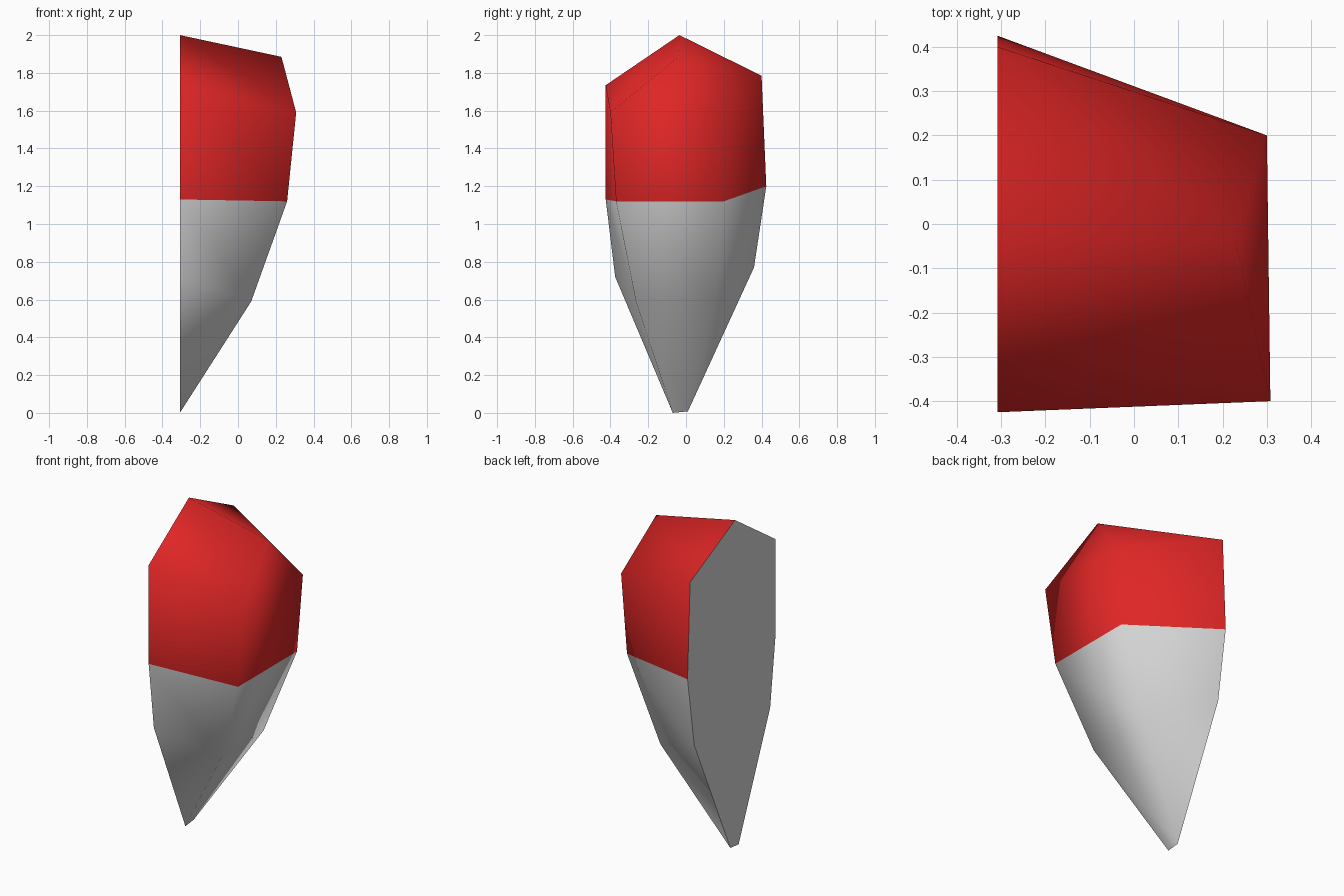
import bpy, bmesh

if "Cube" in bpy.data.objects:
    bpy.data.objects.remove(bpy.data.objects["Cube"])

def material(name, color):
    m = bpy.data.materials.new(name)
    m.diffuse_color = (*color, 1)
    m.use_nodes = True
    m.node_tree.nodes["Principled BSDF"].inputs["Base Color"].default_value = m.diffuse_color
    return m

# Flat-side outline (y, z), from the peak down the front, round the tip, up the back
FLAT_X = -0.308
outline = [(-.035, 2), (-.425, 1.735), (-.425, 1.13), (-.375, .72), (-.07, 0),
           (.01, .008), (.36, .77), (.425, 1.2), (.40, 1.785)]
# Matching bulged outline (x, y, z); the two tip points stay on the flat side
bulge = [(.23, -.04, 1.885), (.308, -.40, 1.59), (.26, -.37, 1.12), (.07, -.265, .59),
         None, None, (.065, .155, .60), (.26, .20, 1.12), (.30, .20, 1.60)]

bm = bmesh.new()
flat = [bm.verts.new((FLAT_X, y, z)) for y, z in outline]
out = [bm.verts.new(p) if p else flat[i] for i, p in enumerate(bulge)]

# Rim wall between the two outlines
n = len(flat)
for i in range(n):
    j = (i + 1) % n
    loop = list(dict.fromkeys([flat[i], out[i], out[j], flat[j]]))
    if len(loop) > 2:
        bm.faces.new(loop)

# Bulged side: upper panel, lower panel, tip panel
for ids in [(0, 1, 2, 7, 8), (2, 3, 6, 7), (3, 4, 5, 6)]:
    bm.faces.new([out[i] for i in ids])

# Flat side
cap = bm.faces.new(flat)
bmesh.ops.recalc_face_normals(bm, faces=bm.faces[:])

# Red above the dividing line, grey below and on the flat side
for f in bm.faces:
    f.smooth = f is not cap
    f.material_index = int(f is not cap and min(v.co.z for v in f.verts) > 1.1)
for e in cap.edges:
    e.smooth = False

mesh = bpy.data.meshes.new("half_shell")
bm.to_mesh(mesh)
bm.free()
mesh.materials.append(material("light grey", (.66, .66, .66)))
mesh.materials.append(material("red", (.74, .019, .019)))
bpy.context.collection.objects.link(bpy.data.objects.new("half_shell", mesh))
